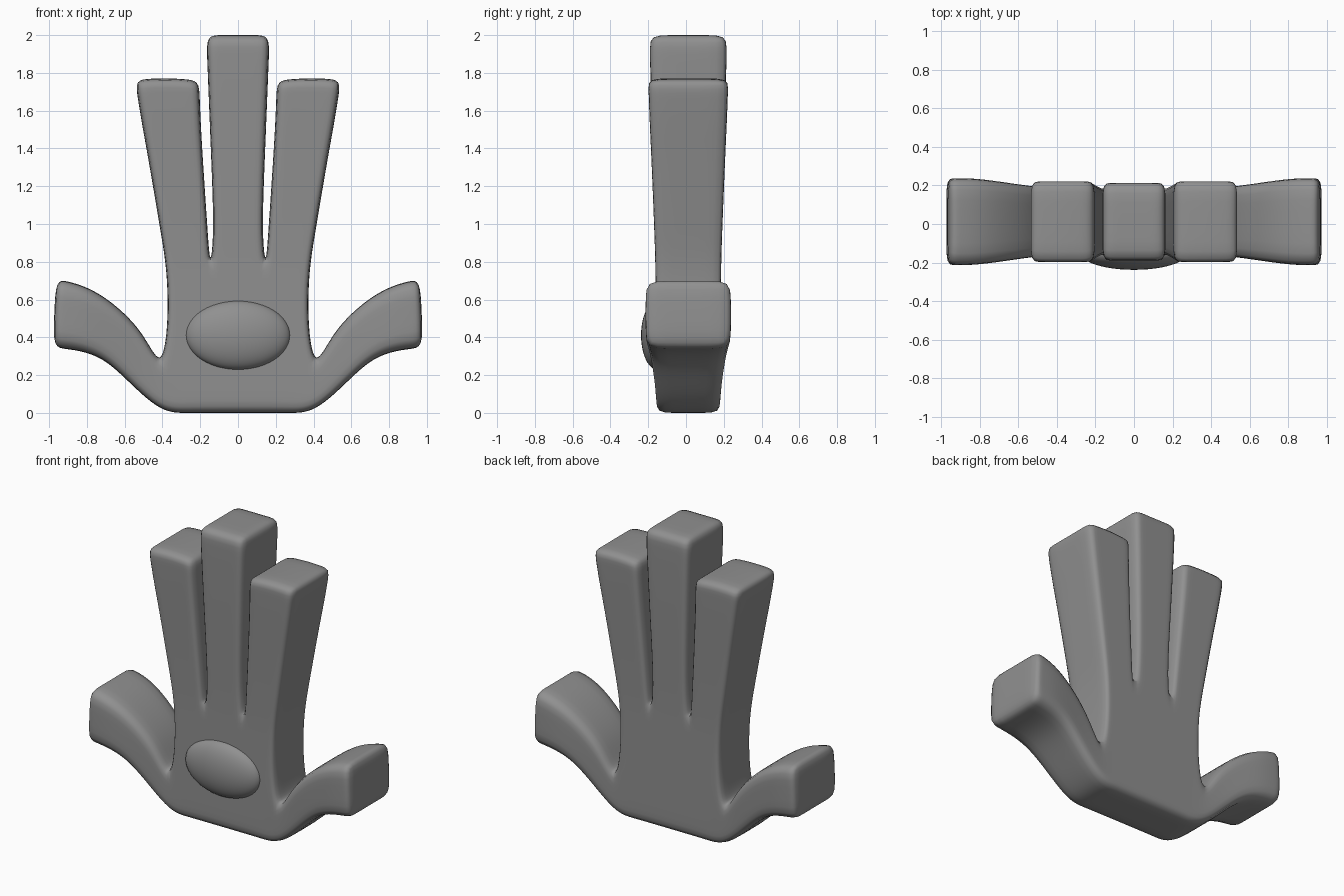
import bpy, bmesh

if "Cube" in bpy.data.objects:
    bpy.data.objects.remove(bpy.data.objects["Cube"])

YC = 0.012      # middle plane of the hand
CREASE = 0.43   # tightness of the rounded edges
TIP_CREASE = 0.33

bm = bmesh.new()
cl = bm.edges.layers.float.new("crease_edge")
pairs, quads = {}, []


def point(x, z, h):
    """Front and back vertex for one point of the front-view layout."""
    key = (x, z)
    if key not in pairs:
        pairs[key] = (bm.verts.new((x, YC - h, z)), bm.verts.new((x, YC + h, z)))
    return key


def strip(rows, depths):
    """Lay quads between successive rows of (x, z) points; return the last row."""
    keys = [[point(x, z, h) for x, z in row] for row, h in zip(rows, depths)]
    for a, b in zip(keys, keys[1:]):
        for i in range(len(a) - 1):
            quads.append((a[i], a[i + 1], b[i + 1], b[i]))
    return keys[-1]


# Palm (right half)
palm = [
    [(0, 0), (.14, 0), (.27, 0), (.40, 0)],
    [(0, .26), (.145, .26), (.27, .25), (.405, .212)],
    [(0, .5), (.145, .5), (.26, .5), (.367, .48)],
    [(0, .76), (.147, .76), (.26, .76), (.376, .76)],
]
strip(palm, [.168, .172, .172, .173])

# Middle finger, outer finger and thumb
tips = []
tips.append(strip([palm[3][:2],
                   [(0, .95), (.126, .95)],
                   [(0, 1.35), (.142, 1.35)],
                   [(0, 1.75), (.158, 1.75)],
                   [(0, 2.0), (.168, 2.0)]],
                  [.173, .177, .19, .201, .203])[1:])
tips.append(strip([palm[3][1:],
                   [(.160, .95), (.285, .95), (.408, .95)],
                   [(.187, 1.35), (.33, 1.35), (.475, 1.35)],
                   [(.200, 1.58), (.36, 1.58), (.516, 1.57)],
                   [(.206, 1.760), (.375, 1.775), (.545, 1.764)]],
                  [.173, .179, .195, .206, .212]))
tips.append(strip([[palm[1][3], palm[0][3]],
                   [(.50, .435), (.56, .145)],
                   [(.69, .61), (.70, .285)],
                   [(.84, .685), (.84, .333)],
                   [(.965, .708), (.980, .345)]],
                  [.172, .182, .208, .227, .225]))

# Front and back faces, then walls around the outline
count = {}
for q in quads:
    bm.faces.new([pairs[k][0] for k in q])
    bm.faces.new([pairs[k][1] for k in reversed(q)])
    for i in range(4):
        e = frozenset((q[i], q[(i + 1) % 4]))
        count[e] = count.get(e, 0) + 1
for e, n in count.items():
    a, b = tuple(e)
    if n > 1 or (a[0] == 0 and b[0] == 0):
        continue
    (af, ab), (bf, bb) = pairs[a], pairs[b]
    bm.faces.new((af, bf, bb, ab))
    for u, v in ((af, bf), (ab, bb)):
        bm.edges.get((u, v))[cl] = CREASE
for row in tips:
    for k in (row[0], row[-1]):
        bm.edges.get(pairs[k])[cl] = TIP_CREASE
bmesh.ops.recalc_face_normals(bm, faces=bm.faces[:])
for f in bm.faces:
    f.smooth = True

mesh = bpy.data.meshes.new("hand")
bm.to_mesh(mesh)
bm.free()
hand = bpy.data.objects.new("hand", mesh)
bpy.context.collection.objects.link(hand)
mirror = hand.modifiers.new("mirror", 'MIRROR')
mirror.use_clip = True
sub = hand.modifiers.new("smooth", 'SUBSURF')
sub.levels = sub.render_levels = 3

# Oval pad on the palm
bpy.ops.mesh.primitive_uv_sphere_add(segments=48, ring_count=24, radius=1,
                                     location=(0, -.152, .411))
pad = bpy.context.object
pad.name = "palm_pad"
pad.scale = (.276, .086, .182)
bpy.ops.object.shade_smooth()

# Dark grey colour
dark = bpy.data.materials.new("dark_grey")
dark.diffuse_color = (.28, .28, .28, 1)
dark.use_nodes = True
dark.node_tree.nodes["Principled BSDF"].inputs["Base Color"].default_value = dark.diffuse_color
for ob in (hand, pad):
    ob.data.materials.append(dark)
